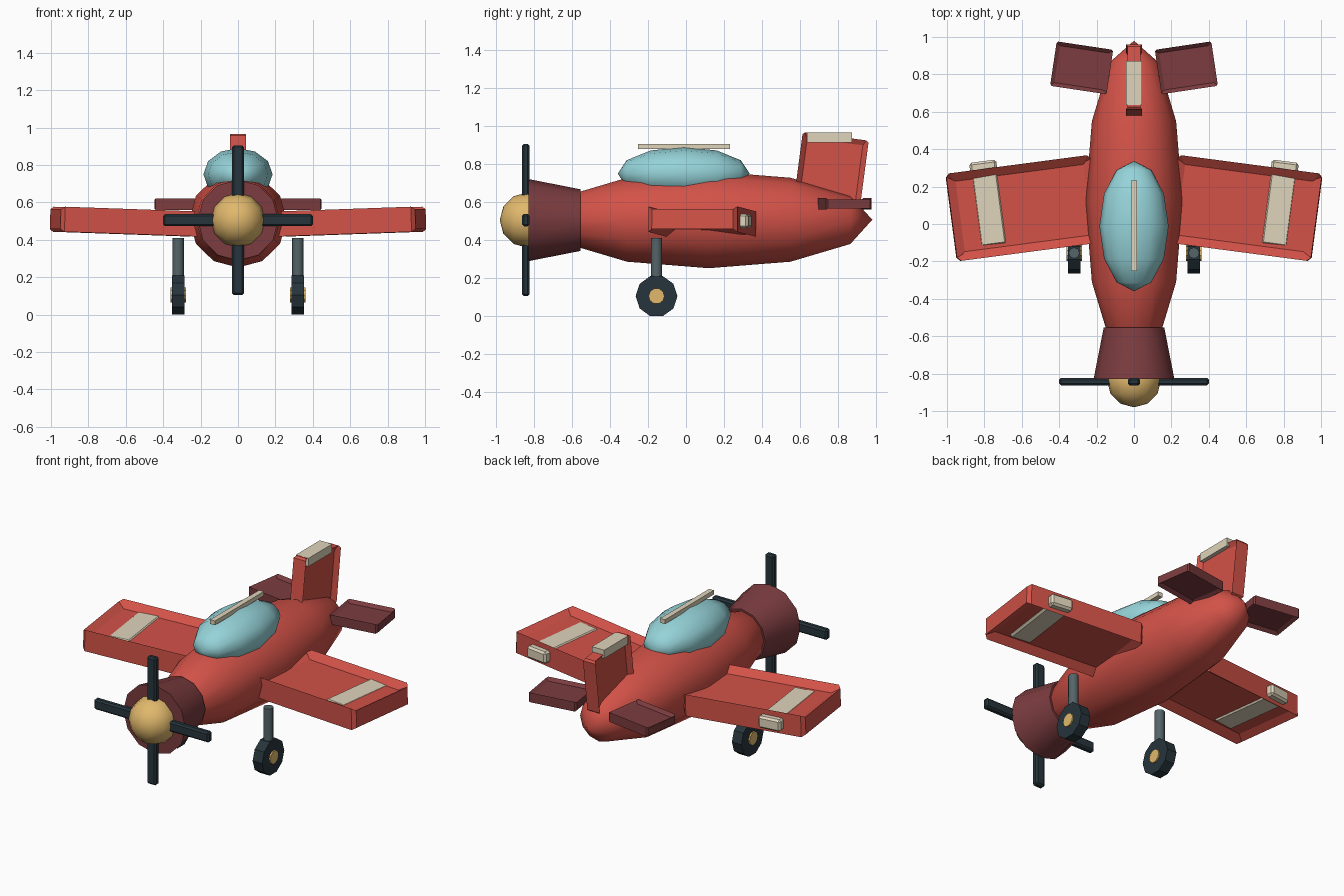
import bpy, bmesh
from math import radians
from mathutils import Matrix, Vector

if "Cube" in bpy.data.objects:
    bpy.data.objects.remove(bpy.data.objects["Cube"])


def material(name, rgb):
    m = bpy.data.materials.new(name)
    m.diffuse_color = (*rgb, 1)
    m.use_nodes = True
    m.node_tree.nodes["Principled BSDF"].inputs["Base Color"].default_value = m.diffuse_color
    return m


RED = material("red", (0.65, 0.085, 0.065))
MAROON = material("maroon", (0.2, 0.045, 0.05))
TEAL = material("teal", (0.3, 0.65, 0.69))
GOLD = material("gold", (0.75, 0.48, 0.15))
CREAM = material("cream", (0.74, 0.66, 0.5))
DARK = material("dark", (0.02, 0.035, 0.045))
SLATE = material("slate", (0.09, 0.13, 0.14))


def rot(axis, deg):
    return Matrix.Rotation(radians(deg), 4, axis)


def finish(name, bm, mat, loc, r=Matrix(), smooth=0):
    me = bpy.data.meshes.new(name)
    bmesh.ops.recalc_face_normals(bm, faces=bm.faces[:])
    bm.to_mesh(me)
    bm.free()
    ob = bpy.data.objects.new(name, me)
    bpy.context.collection.objects.link(ob)
    me.materials.append(mat)
    ob.matrix_world = Matrix.Translation(loc) @ r
    if smooth:
        bpy.ops.object.select_all(action='DESELECT')
        ob.select_set(True)
        bpy.context.view_layer.objects.active = ob
        bpy.ops.object.shade_smooth_by_angle(angle=radians(smooth))
    return ob


def box(name, size, loc, mat, r=Matrix(), bevel=0):
    bm = bmesh.new()
    bmesh.ops.create_cube(bm, size=1)
    bmesh.ops.scale(bm, vec=size, verts=bm.verts[:])
    if bevel:
        bmesh.ops.bevel(bm, geom=bm.edges[:], offset=bevel, segments=1, affect='EDGES')
    return finish(name, bm, mat, loc, r)


def ellipsoid(name, radii, loc, mat):
    # poles point along y
    bm = bmesh.new()
    bmesh.ops.create_uvsphere(bm, u_segments=12, v_segments=6, radius=1)
    bmesh.ops.transform(bm, matrix=rot('X', 90), verts=bm.verts[:])
    bmesh.ops.scale(bm, vec=radii, verts=bm.verts[:])
    return finish(name, bm, mat, loc, smooth=65)


def cylinder(name, r1, r2, depth, sides, loc, mat, r=Matrix(), smooth=0):
    bm = bmesh.new()
    bmesh.ops.create_cone(bm, cap_ends=True, segments=sides, radius1=r1, radius2=r2, depth=depth)
    return finish(name, bm, mat, loc, r, smooth)


def rimmed_panel(name, sx, sy, rim, web, inset, mat, loc, r):
    # flat panel with a raised rim flaring up and down around it
    bm = bmesh.new()
    bmesh.ops.create_cube(bm, size=1)
    bmesh.ops.scale(bm, vec=(sx, sy, 2 * rim), verts=bm.verts[:])
    upright = [e for e in bm.edges if abs(e.verts[0].co.z - e.verts[1].co.z) > rim]
    bmesh.ops.bevel(bm, geom=upright, offset=inset * 0.4, segments=1, affect='EDGES')
    for v in bm.verts:
        if abs(v.co.x) > sx / 2 - 1e-4:
            v.co.z *= 0.8
    bm.normal_update()
    for side in (1, -1):
        cap = [f for f in bm.faces if f.normal.z * side > 0.8]
        bmesh.ops.inset_region(bm, faces=cap, thickness=inset)
        for v in {v for f in cap for v in f.verts}:
            v.co.z = side * web
    return finish(name, bm, mat, loc, r)


# body, canopy, nose
ellipsoid("fuselage", (0.26, 0.86, 0.255), (0, 0.12, 0.507), RED)
ellipsoid("canopy", (0.185, 0.347, 0.14), (0, -0.012, 0.75), TEAL)
box("canopy_rail", (0.033, 0.485, 0.027), (0, -0.01, 0.892), CREAM)
cylinder("cowling", 0.162, 0.216, 0.275, 12, (0, -0.692, 0.505), MAROON, rot('X', 90), 40)
ellipsoid("spinner", (0.145, 0.145, 0.145), (0, -0.835, 0.505), GOLD)

# propeller
box("propeller_upright", (0.065, 0.04, 0.8), (0, -0.843, 0.505), DARK, bevel=0.01)
box("propeller_level", (0.8, 0.04, 0.065), (0, -0.843, 0.505), DARK, bevel=0.01)

# tail fin with cap
rimmed_panel("tail_fin", 0.35, 0.35, 0.043, 0.018, 0.03, RED,
             (0, 0.765, 0.772), rot('X', -7.5) @ rot('Y', 90))
box("fin_cap", (0.086, 0.235, 0.052), (0, 0.755, 0.94), CREAM)

for s, side in ((1, "right"), (-1, "left")):
    # wing and its stripe
    sweep = rot('Z', -7.5 * s) @ rot('Y', -2 * s)
    rimmed_panel(side + "_wing", 0.78, 0.472, 0.067, 0.03, 0.05, RED,
                 (s * 0.59, 0.085, 0.497), sweep)
    box(side + "_wing_stripe", (0.145, 0.455, 0.075), (s * 0.78, 0.11, 0.5), CREAM,
        rot('Z', -7.5 * s), bevel=0.012)
    # tailplane
    rimmed_panel(side + "_tailplane", 0.305, 0.24, 0.03, 0.012, 0.022, MAROON,
                 (s * 0.28, 0.835, 0.59), rot('Z', 8.5 * s))
    # landing gear
    x = s * 0.32
    cylinder(side + "_strut", 0.03, 0.03, 0.29, 8, (x, -0.155, 0.265), SLATE, smooth=50)
    cylinder(side + "_wheel", 0.11, 0.11, 0.066, 10, (x, -0.155, 0.105), DARK, rot('Y', 90))
    cylinder(side + "_hub", 0.042, 0.042, 0.084, 10, (x, -0.155, 0.105), GOLD, rot('Y', 90))
